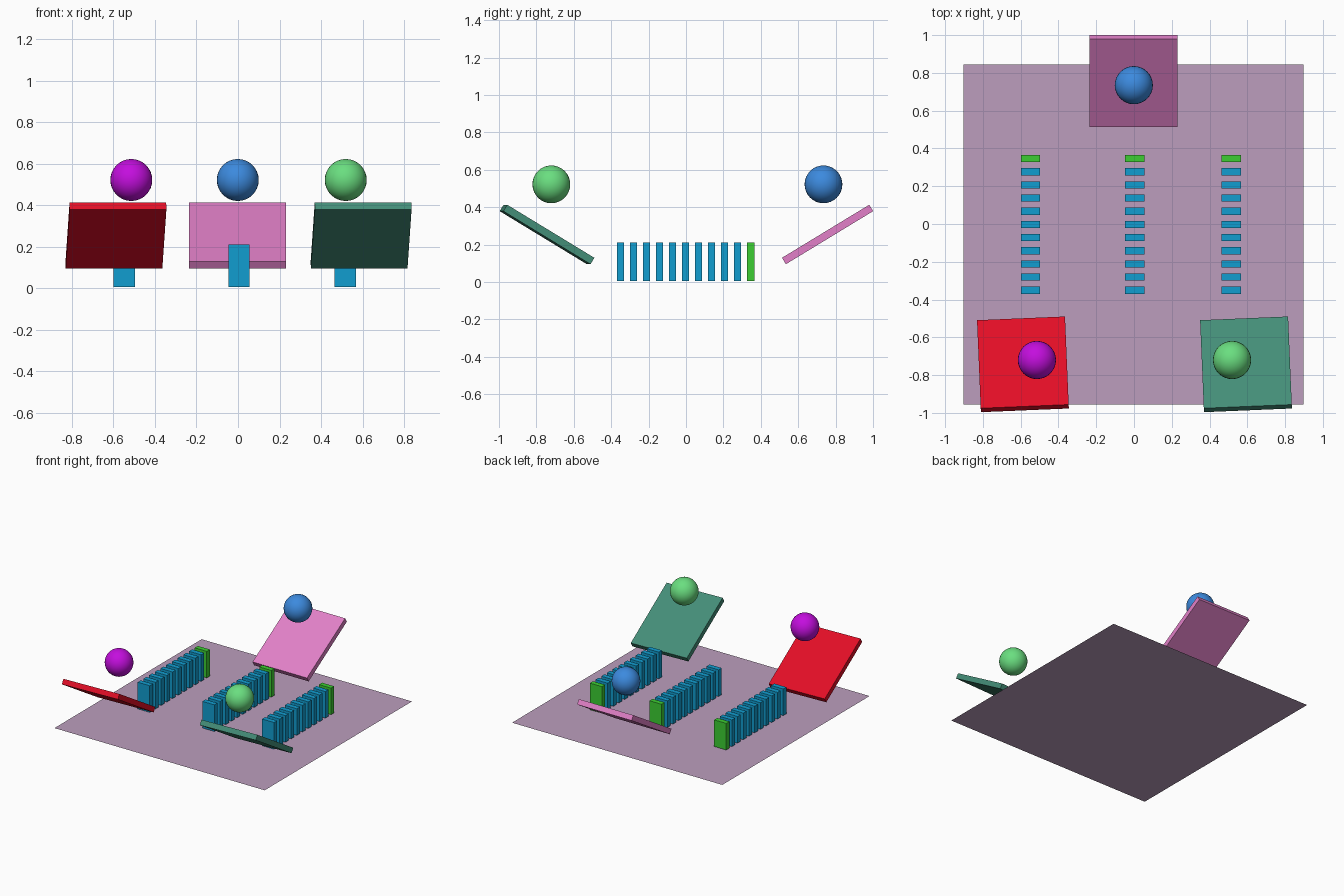
import bpy
import math

if "Cube" in bpy.data.objects:
    bpy.data.objects.remove(bpy.data.objects["Cube"])


def material(name, r, g, b):
    """One flat colour, given as sRGB 0-255 and stored as linear."""
    lin = [c / 12.92 if c <= 0.04045 else ((c + 0.055) / 1.055) ** 2.4
           for c in (r / 255, g / 255, b / 255)]
    mat = bpy.data.materials.new(name)
    mat.diffuse_color = (*lin, 1.0)
    mat.use_nodes = True
    mat.node_tree.nodes["Principled BSDF"].inputs["Base Color"].default_value = mat.diffuse_color
    return mat


mauve = material("mauve", 188, 158, 190)
cyan = material("cyan_blue", 17, 157, 208)
green = material("bright_green", 60, 206, 50)
red = material("red", 226, 14, 38)
teal = material("teal_green", 68, 142, 120)
pink = material("pink", 226, 128, 200)
magenta = material("magenta", 196, 14, 222)
blue = material("ball_blue", 60, 138, 222)
mint = material("mint_green", 106, 222, 128)


def box(name, loc, size, mat, rot=(0, 0, 0)):
    bpy.ops.mesh.primitive_cube_add(size=1, location=loc,
                                    rotation=[math.radians(a) for a in rot])
    ob = bpy.context.object
    ob.name = name
    ob.scale = size
    ob.data.materials.append(mat)
    return ob


def ball(name, loc, mat):
    bpy.ops.mesh.primitive_uv_sphere_add(segments=32, ring_count=16,
                                         radius=0.101, location=loc)
    ob = bpy.context.object
    ob.name = name
    ob.data.materials.append(mat)
    bpy.ops.object.shade_smooth()


# Floor sheet
bpy.ops.mesh.primitive_plane_add(size=1.8, location=(-0.002, -0.056, 0))
bpy.context.object.name = "floor"
bpy.context.object.data.materials.append(mauve)

# Three rows of dominoes, each ending in a green one
COUNT = 11
for row, x in zip(("left", "middle", "right"), (-0.548, 0.005, 0.516)):
    for i in range(COUNT):
        last = i == COUNT - 1
        box(f"{row}_domino_{i + 1}", (x, -0.351 + 0.0697 * i, 0.109),
            (0.103, 0.038, 0.206), green if last else cyan)

# Tilted ramps: two at the front, one at the back
RAMP, TILT = (0.466, 0.546, 0.04), 31.3
box("left_ramp", (-0.588, -0.743, 0.254), RAMP, red, (-TILT, 0, 2.4))
box("right_ramp", (0.593, -0.743, 0.254), RAMP, teal, (-TILT, 0, 2.4))
box("back_ramp", (-0.002, 0.757, 0.254), RAMP, pink, (TILT, 0, 0))

# Balls floating above the ramps
ball("left_ball", (-0.514, -0.72, 0.522), magenta)
ball("right_ball", (0.519, -0.72, 0.522), mint)
ball("back_ball", (-0.001, 0.735, 0.522), blue)
